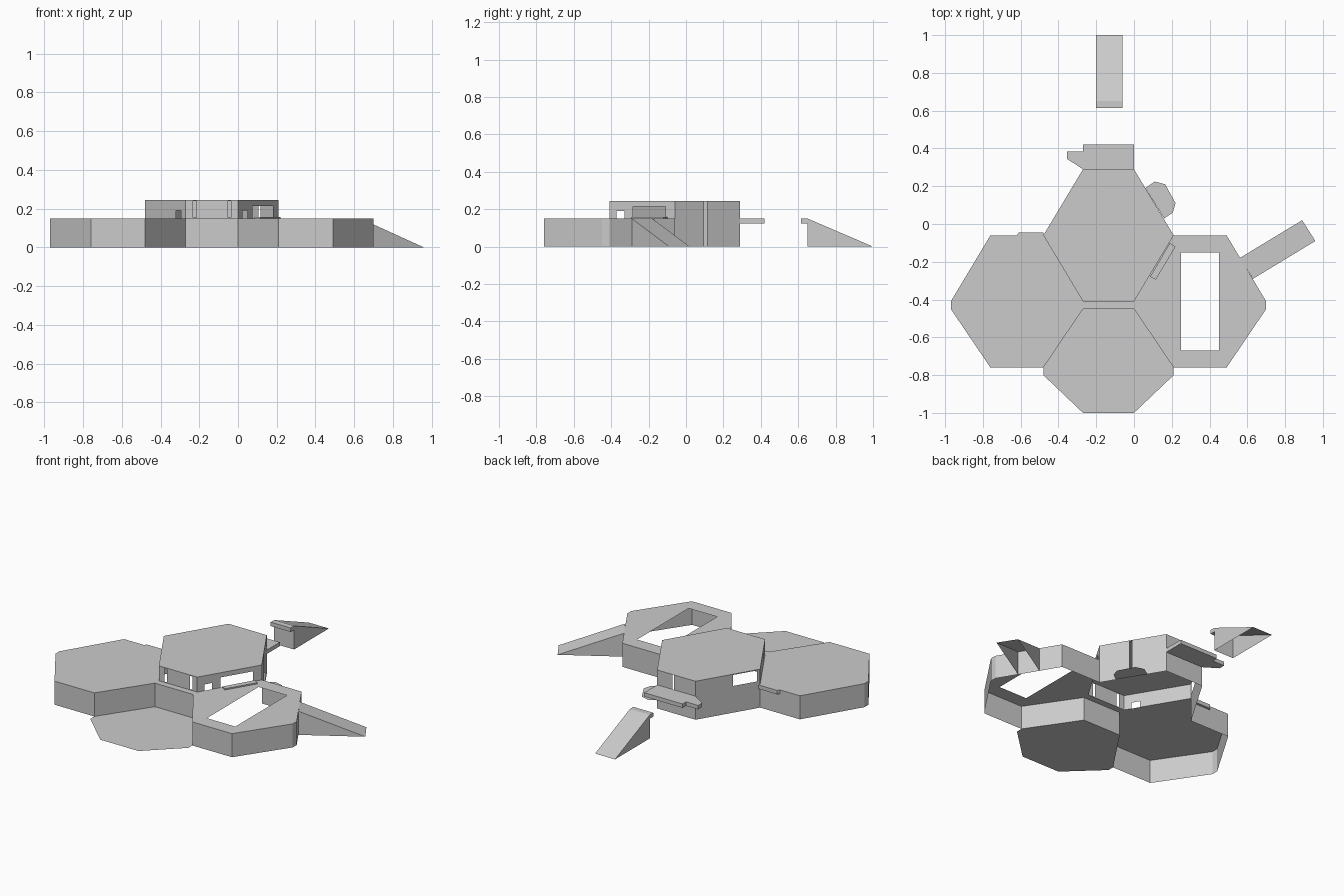
import bpy, bmesh

if "Cube" in bpy.data.objects:
    bpy.data.objects.remove(bpy.data.objects["Cube"])

DECK, ROOF = 0.15, 0.245


def make(name, faces):
    """Object from a list of faces, each a list of 3D points."""
    bm = bmesh.new()
    for f in faces:
        bm.faces.new([bm.verts.new(p) for p in f])
    bmesh.ops.remove_doubles(bm, verts=bm.verts, dist=1e-4)
    me = bpy.data.meshes.new(name)
    bm.to_mesh(me)
    bm.free()
    ob = bpy.data.objects.new(name, me)
    bpy.context.collection.objects.link(ob)
    return ob


def flat(pts, z):
    return [(x, y, z) for x, y in pts]


def wall(p, q, z0, z1, holes=()):
    """Upright sheet from p to q; holes are (t0, t1, low, high), t along the wall."""
    ts = sorted({0, 1, *[t for h in holes for t in h[:2]]})
    zs = sorted({z0, z1, *[z for h in holes for z in h[2:]]})
    at = lambda t, z: (p[0] + (q[0] - p[0]) * t, p[1] + (q[1] - p[1]) * t, z)
    out = []
    for a, b in zip(ts, ts[1:]):
        for c, d in zip(zs, zs[1:]):
            t, z = (a + b) / 2, (c + d) / 2
            if not any(h[0] < t < h[1] and h[2] < z < h[3] for h in holes):
                out.append([at(a, c), at(b, c), at(b, d), at(a, d)])
    return out


def walls(pts, z0, z1, closed=False):
    pairs = list(zip(pts, pts[1:] + pts[:1]))
    return [f for p, q in (pairs if closed else pairs[:-1]) for f in wall(p, q, z0, z1)]


def slab(name, pts, z0, z1):
    make(name, [flat(pts, z1), flat(pts[::-1], z0)] + walls(pts, z0, z1, True))


# Left deck: open-bottomed shell
left = [(-.48, -.06), (-.76, -.06), (-.97, -.41), (-.97, -.45),
        (-.76, -.76), (-.48, -.76), (-.27, -.45)]
make("left_deck", [flat(left + [(-.27, -.41)], DECK)] + walls(left, 0, DECK))

# Right deck: the same shell with a rectangular opening in the top
right = [(0, -.45), (.21, -.76), (.49, -.76), (.70, -.45), (.70, -.41),
         (.49, -.06), (.21, -.06)]
x0, x1, y0, y1 = .25, .45, -.67, -.15
tops = [
    [(0, -.45), (.21, -.76), (x0, -.76), (x0, y0), (x0, y1), (x0, -.06), (.21, -.06), (0, -.41)],
    [(x1, -.76), (.49, -.76), (.70, -.45), (.70, -.41), (.49, -.06), (x1, -.06), (x1, y1), (x1, y0)],
    [(x0, -.76), (x1, -.76), (x1, y0), (x0, y0)],
    [(x0, y1), (x1, y1), (x1, -.06), (x0, -.06)]]
make("right_deck", [flat(t, DECK) for t in tops] + walls(right, 0, DECK))

# Ledge joining both decks
make("front_ledge", [flat([(-.27, -.45), (0, -.45), (0, -.41), (-.27, -.41)], DECK)]
     + wall((-.27, -.45), (0, -.45), 0, DECK))

# Ground plates
make("front_plate", [flat([(-.27, -.45), (-.48, -.76), (-.48, -.80), (-.27, -1),
                           (0, -1), (.21, -.80), (.21, -.76), (0, -.45)], 0)])
make("side_plate", [flat([(.06, .19), (.16, .03), (.205, .06), (.22, .11),
                          (.165, .21), (.11, .225)], 0)])

# Central room: roof, full-height back walls, upper front walls
room = [(-.27, -.41), (0, -.41), (.21, -.06), (0, .29), (-.27, .29), (-.48, -.06)]
make("room_roof", [flat(room, ROOF)])
openings = [
    (DECK, [(.14, .21, .155, .24), (.81, .87, .155, .24)]),
    (DECK, [(.11, .23, .15, .19), (.36, .86, .15, .215)]),
    (0, [(.45, .49, 0, ROOF)]),
    (0, [(.40, .44, .15, ROOF)]),
    (0, [(.58, .95, .17, .24)]),
    (DECK, [(.76, .89, .15, .19)])]
faces = []
for i, (z0, holes) in enumerate(openings):
    faces += wall(room[i], room[(i + 1) % 6], z0, ROOF, holes)
make("room_walls", faces)

# Narrow counter outside the right opening
slab("side_counter", [(.085, -.28), (.115, -.295), (.22, -.12), (.19, -.10)], .15, .158)

# Thin rear and left platforms
slab("rear_platform", [(-.27, .29), (0, .29), (0, .42), (-.27, .42),
                       (-.27, .385), (-.355, .385), (-.355, .345)], .125, DECK)
slab("left_step", [(-.62, -.06), (-.48, -.06), (-.48, -.045), (-.61, -.045)], .125, DECK)


def ramp(name, a, b, c, d, extra=()):
    """Open-bottomed wedge: high edge a-b, low edge d-c."""
    up = lambda p, z: (p[0], p[1], z)
    make(name, [[up(a, DECK), up(b, DECK), up(c, 0), up(d, 0)],
                [up(b, 0), up(c, 0), up(b, DECK)],
                [up(a, 0), up(a, DECK), up(d, 0)], *extra])


ramp("side_ramp", (.56, -.18), (.63, -.29), (.96, -.09), (.89, .02))

# Detached rear ramp with a lip at its high end
ramp("rear_ramp", (-.06, .65), (-.20, .65), (-.20, 1), (-.06, 1),
     wall((-.20, .65), (-.06, .65), 0, DECK))
slab("rear_ramp_lip", [(-.20, .615), (-.06, .615), (-.06, .65), (-.20, .65)], .125, DECK)
